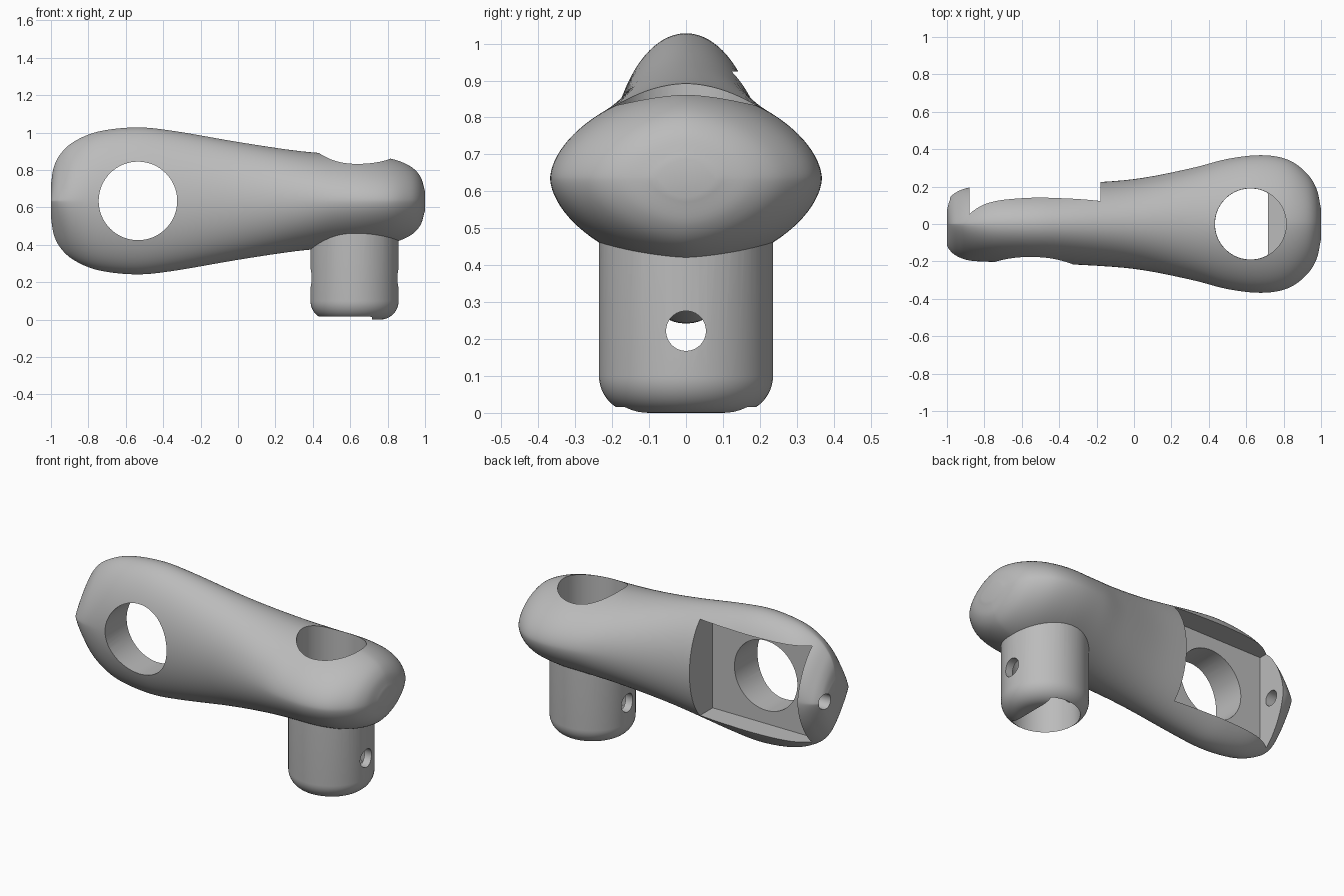
import bpy, bmesh, math
from mathutils import Matrix, Vector

cube = bpy.data.objects.get("Cube")
if cube:
    bpy.data.objects.remove(cube, do_unlink=True)

MID = 0.635      # height of the arm's centre line
STEM_X = 0.623   # axis of the hollow stem

grey = bpy.data.materials.new("plain_grey")
grey.use_nodes = True
grey.diffuse_color = (0.5, 0.5, 0.5, 1)
grey.node_tree.nodes["Principled BSDF"].inputs["Base Color"].default_value = (0.5, 0.5, 0.5, 1)


def make_object(name, bm):
    bmesh.ops.recalc_face_normals(bm, faces=bm.faces)
    mesh = bpy.data.meshes.new(name)
    bm.to_mesh(mesh)
    bm.free()
    mesh.materials.append(grey)
    obj = bpy.data.objects.new(name, mesh)
    bpy.context.collection.objects.link(obj)
    return obj


def loft(name, rings):
    """Skin a list of equal rings and cap both ends."""
    bm = bmesh.new()
    rows = [[bm.verts.new(p) for p in ring] for ring in rings]
    n = len(rows[0])
    for a, b in zip(rows, rows[1:]):
        for i in range(n):
            j = (i + 1) % n
            bm.faces.new((a[i], a[j], b[j], b[i]))
    bm.faces.new(rows[0])
    bm.faces.new(rows[-1])
    return make_object(name, bm)


def circle(x, r, z, n=64, limit=9):
    angles = [2 * math.pi * (i + 0.5) / n for i in range(n)]
    return [(min(x + r * math.cos(a), limit), r * math.sin(a), z) for a in angles]


def rod(name, centre, radius, length, axis):
    """Cylinder along the given axis."""
    bm = bmesh.new()
    turn = Vector((0, 0, 1)).rotation_difference(Vector(axis)).to_matrix().to_4x4()
    bmesh.ops.create_cone(bm, cap_ends=True, segments=64, radius1=radius, radius2=radius,
                          depth=length, matrix=Matrix.Translation(centre) @ turn)
    return make_object(name, bm)


def combine(target, tool, operation):
    mod = target.modifiers.new(tool.name, 'BOOLEAN')
    mod.operation = operation
    mod.solver = 'EXACT'
    mod.object = tool
    tool.hide_render = True
    bpy.context.view_layer.objects.active = target
    bpy.ops.object.modifier_apply(modifier=mod.name)
    bpy.data.objects.remove(tool, do_unlink=True)


# Arm stations: x, half height, half width, roundness of the section
stations = [
    (-1.0, 0.09, 0.115, 1.2), (-0.985, 0.18, 0.14, 1.25), (-0.95, 0.25, 0.17, 1.35),
    (-0.88, 0.315, 0.195, 1.6), (-0.75, 0.37, 0.203, 1.9), (-0.55, 0.393, 0.208, 2),
    (-0.35, 0.375, 0.215, 2), (0, 0.315, 0.24, 2), (0.3, 0.27, 0.297, 1.95),
    (0.5, 0.252, 0.348, 1.8), (0.68, 0.243, 0.368, 1.75), (0.82, 0.225, 0.345, 1.7),
    (0.92, 0.186, 0.275, 1.7), (0.975, 0.13, 0.19, 1.7), (1.0, 0.05, 0.08, 1.7),
]


def spline(points, steps):
    """Smooth curve through the stations."""
    pts = [Vector(p) for p in points]
    pts = [2 * pts[0] - pts[1]] + pts + [2 * pts[-1] - pts[-2]]
    out = []
    for a, b, c, d in zip(pts, pts[1:], pts[2:], pts[3:]):
        for k in range(steps):
            t = k / steps
            out.append(0.5 * (2 * b + (c - a) * t + (2 * a - 5 * b + 4 * c - d) * t * t
                              + (3 * b - a - 3 * c + d) * t ** 3))
    return out + [pts[-2]]


def section(x, h, w, p, n=96):
    ring = []
    for i in range(n):
        a = 2 * math.pi * (i + 0.5) / n
        c, s = math.cos(a), math.sin(a)
        ring.append((x, math.copysign(w * abs(c) ** (2 / p), c),
                     MID + math.copysign(h * abs(s) ** (2 / p), s)))
    return ring


arm = loft("arm", [section(*s) for s in spline(stations, 6)])

# Stem with a rounded foot
R, F = 0.236, 0.1
foot = []
for k in range(13):
    a = math.pi / 2 * k / 12
    foot.append(circle(STEM_X, R - F + F * math.sin(a), F - F * math.cos(a)))
stem = loft("stem", foot + [circle(STEM_X, R, MID)])
combine(arm, stem, 'UNION')

# Vertical bore, leaving a partial floor on one side of the foot
bore = loft("open_bore", [circle(STEM_X, 0.19, z, limit=0.717) for z in (-0.1, 1.2)])
combine(arm, bore, 'DIFFERENCE')
combine(arm, loft("upper_bore", [circle(STEM_X, 0.191, z) for z in (0.1, 1.2)]), 'DIFFERENCE')

# Rectangular pocket in the back
bm = bmesh.new()
bmesh.ops.create_cube(bm, size=1, matrix=Matrix.Translation((-0.53, 0.253, MID))
                      @ Matrix.Diagonal((0.7, 0.5, 0.58, 1)))
combine(arm, make_object("pocket", bm), 'DIFFERENCE')

# Round window through the wide end, and the small pin holes
for tool in (rod("window", (-0.535, 0, MID), 0.21, 1, (0, 1, 0)),
             rod("stem_pin_hole", (STEM_X, 0, 0.222), 0.054, 0.7, (1, 0, 0)),
             rod("tip_pin_hole", (-0.95, 0.095, MID), 0.045, 0.3, (1, 0, 0))):
    combine(arm, tool, 'DIFFERENCE')

# Smooth shading with crisp cut edges
bpy.ops.object.select_all(action='DESELECT')
arm.select_set(True)
bpy.context.view_layer.objects.active = arm
bpy.ops.object.shade_smooth_by_angle(angle=math.radians(32))
